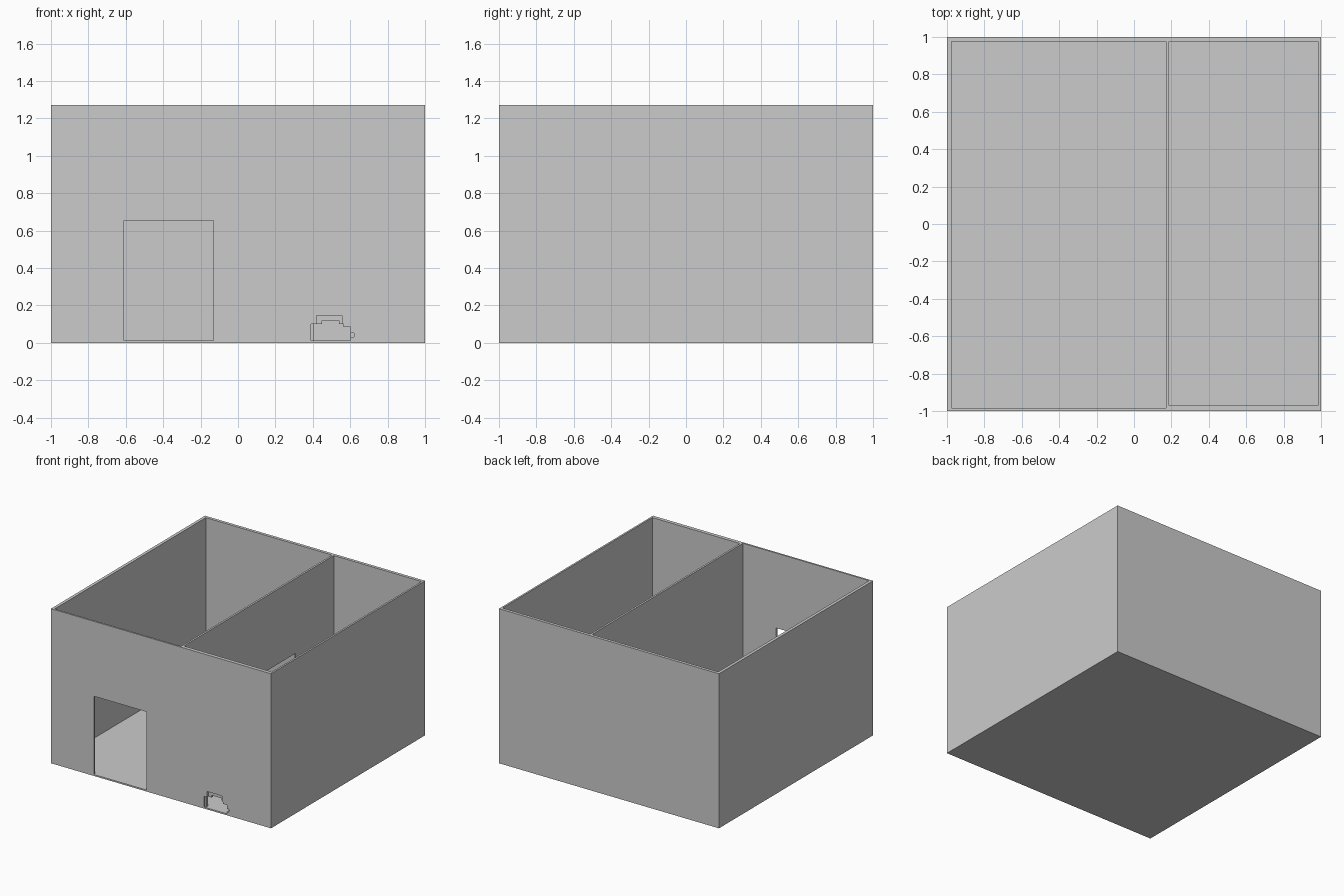
import bpy

default = bpy.data.objects.get("Cube")
if default:
    bpy.data.objects.remove(default, do_unlink=True)

H = 1.27       # wall height
FLOOR = 0.012  # floor thickness

plaster = bpy.data.materials.new("grey plaster")
plaster.use_nodes = True
grey = (0.6, 0.6, 0.6, 1)
plaster.diffuse_color = grey
plaster.node_tree.nodes["Principled BSDF"].inputs["Base Color"].default_value = grey


def block(name, x, y, z):
    """Axis-aligned box from (min, max) pairs."""
    bpy.ops.mesh.primitive_cube_add(size=1)
    ob = bpy.context.object
    ob.name = name
    for v in ob.data.vertices:
        v.co = [r[0] if c < 0 else r[1] for c, r in zip(v.co, (x, y, z))]
    ob.data.materials.append(plaster)
    return ob


def prism(name, outline, y):
    """Extrude an x-z outline along y."""
    n = len(outline)
    verts = [(px, d, pz) for d in y for px, pz in outline]
    faces = [list(range(n)), list(range(2 * n - 1, n - 1, -1))]
    faces += [(i, i + n, (i + 1) % n + n, (i + 1) % n) for i in range(n)]
    mesh = bpy.data.meshes.new(name)
    mesh.from_pydata(verts, [], [f[::-1] for f in faces])
    ob = bpy.data.objects.new(name, mesh)
    bpy.context.collection.objects.link(ob)
    mesh.materials.append(plaster)
    return ob


def cut(target, cutter):
    """Subtract the cutter and remove it."""
    mod = target.modifiers.new("opening", 'BOOLEAN')
    mod.operation = 'DIFFERENCE'
    mod.solver = 'EXACT'
    mod.object = cutter
    bpy.context.view_layer.objects.active = target
    bpy.ops.object.modifier_apply(modifier=mod.name)
    bpy.data.objects.remove(cutter, do_unlink=True)


# Shell with two rooms hollowed out, leaving floor, outer walls and partition
house = block("house_walls", (-1, 1), (-1, 1), (0, H))
cut(house, block("large_room", (-0.975, 0.172), (-0.985, 0.975), (FLOOR, 1.5)))
cut(house, block("small_room", (0.188, 0.985), (-0.97, 0.975), (FLOOR, 1.5)))

# Front doorway and inner doorway through the partition
cut(house, block("front_doorway", (-0.61, -0.13), (-1.1, -0.9), (FLOOR, 0.655)))
cut(house, block("inner_doorway", (0.1, 0.25), (0, 0.48), (FLOOR, 0.655)))

# Small stepped hole at the foot of the front wall
hole = [(0.405, FLOOR), (0.405, 0.1), (0.45, 0.1), (0.45, 0.118), (0.54, 0.118),
        (0.54, 0.1), (0.565, 0.1), (0.565, 0.085), (0.602, 0.085), (0.602, FLOOR)]
cut(house, prism("small_hole", hole, (-1.1, -0.9)))

# Shallow chipped recesses around the hole
recess_depth = (-1.1, -0.985)
cut(house, block("top_chip", (0.42, 0.555), recess_depth, (0.09, 0.147)))
cut(house, block("left_chip", (0.39, 0.41), recess_depth, (FLOOR, 0.1)))
cut(house, block("right_chip", (0.595, 0.62), recess_depth, (0.03, 0.053)))
